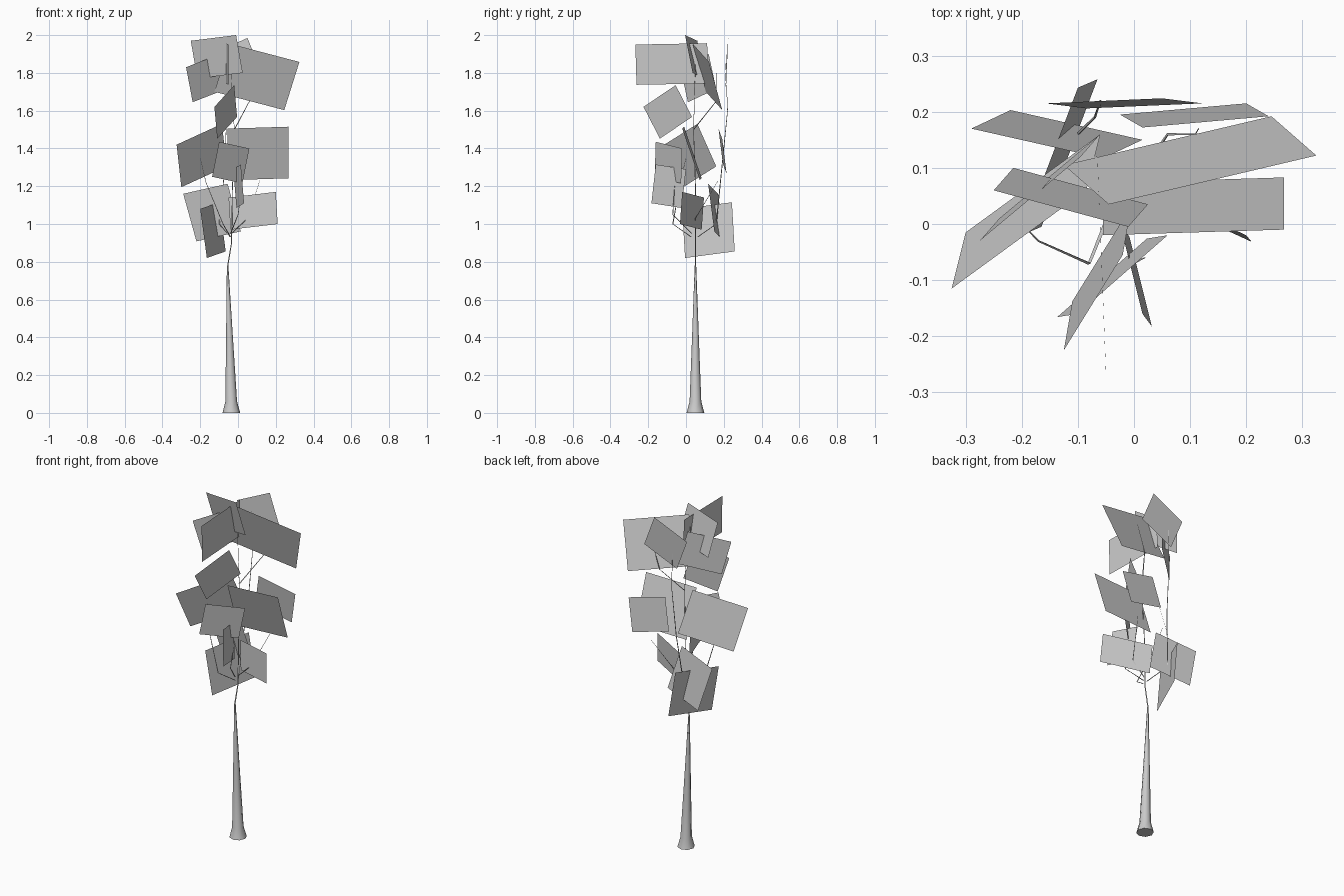
import bpy, bmesh, math
from mathutils import Vector


def make_object(name, bm):
    mesh = bpy.data.meshes.new(name)
    bm.to_mesh(mesh)
    bm.free()
    obj = bpy.data.objects.new(name, mesh)
    bpy.context.collection.objects.link(obj)
    return obj


def tube(name, rings, sides):
    """Loft polygon rings (x, y, z, radius) into a capped tapering tube."""
    bm = bmesh.new()
    loops = []
    for x, y, z, r in rings:
        loops.append([bm.verts.new((x + r * math.cos(math.tau * i / sides),
                                    y + r * math.sin(math.tau * i / sides), z))
                      for i in range(sides)])
    for a, b in zip(loops, loops[1:]):
        for i in range(sides):
            j = (i + 1) % sides
            bm.faces.new((a[i], a[j], b[j], b[i]))
    bm.faces.new(loops[0][::-1])
    bm.faces.new(loops[-1])
    return make_object(name, bm)


def leaf_card(name, tl, tr, bl):
    """Flat parallelogram leaf card from three of its corners."""
    tl, tr, bl = Vector(tl), Vector(tr), Vector(bl)
    bm = bmesh.new()
    bm.faces.new([bm.verts.new(p) for p in (tl, bl, tr + bl - tl, tr)])
    return make_object(name, bm)


# Trunk with flared foot
trunk = tube("trunk", [(-.035, .05, 0, .047), (-.036, .05, .06, .031),
                       (-.045, .05, .4, .018), (-.055, .05, .78, .004)], 8)
for p in trunk.data.polygons:
    p.use_smooth = len(p.vertices) == 4

# Thin stem and twigs reaching into the foliage
twigs = {
    "stem": [(-.055, .05, .78), (-.035, .05, .9), (-.03, .05, 1.2),
             (-.02, .04, 1.5), (-.04, .05, 1.85)],
    "twig_right": [(-.035, .05, .95), (.05, .05, 1.03), (.115, .17, 1.23)],
    "twig_left": [(-.04, .03, .93), (-.08, -.07, 1.0), (-.17, -.03, 1.22), (-.2, 0, 1.35)],
    "twig_front": [(-.04, .03, .95), (0, -.07, 1.05), (.02, -.06, 1.2)],
    "twig_back": [(-.04, .06, .93), (-.1, .16, 1.0), (-.07, .19, 1.3),
                  (-.06, .22, 1.6), (-.06, .21, 1.85)],
    "twig_upper": [(-.02, .04, 1.5), (.06, .16, 1.65), (.11, .16, 1.8)],
}
for name, pts in twigs.items():
    n = len(pts)
    tube(name, [(*p, .004 - .003 * i / (n - 1)) for i, p in enumerate(pts)], 3)

# Leaf cards: top-left, top-right, bottom-left corner
cards = [
    # Crown
    ((-.25, .06, 1.97), (-.01, -.005, 2.0), (-.215, .1, 1.77)),
    ((-.045, .035, 1.955), (.325, .122, 1.858), (-.125, .105, 1.70)),
    ((-.275, -.03, 1.83), (-.095, .12, 1.90), (-.24, .01, 1.645)),
    ((-.05, -.268, 1.95), (-.065, .112, 1.957), (-.05, -.262, 1.737)),
    ((-.157, .215, 1.89), (.05, .224, 1.985), (-.085, .206, 1.71)),
    # Middle
    ((-.125, -.225, 1.62), (-.02, -.055, 1.735), (-.11, -.138, 1.452)),
    ((-.325, -.115, 1.42), (-.085, .06, 1.53), (-.30, -.015, 1.195)),
    ((-.055, -.02, 1.505), (.267, -.01, 1.515), (-.055, .073, 1.232)),
    ((-.1, -.16, 1.435), (.06, -.02, 1.40), (-.137, -.166, 1.25)),
    ((.015, .172, 1.505), (.24, .192, 1.45), (-.025, .195, 1.32)),
    # Lower
    ((.015, -.16, 1.315), (-.025, .0, 1.29), (.032, -.183, 1.11)),
    ((-.05, .095, 1.14), (.2, -.02, 1.17), (-.04, .083, .97)),
    ((-.29, .17, 1.16), (-.055, .117, 1.213), (-.22, .203, .908)),
    ((-.2, -.02, 1.08), (-.1, .243, 1.115), (-.165, -.005, .82)),
]
for i, c in enumerate(cards):
    leaf_card(f"leaf_card_{i + 1}", *c)
